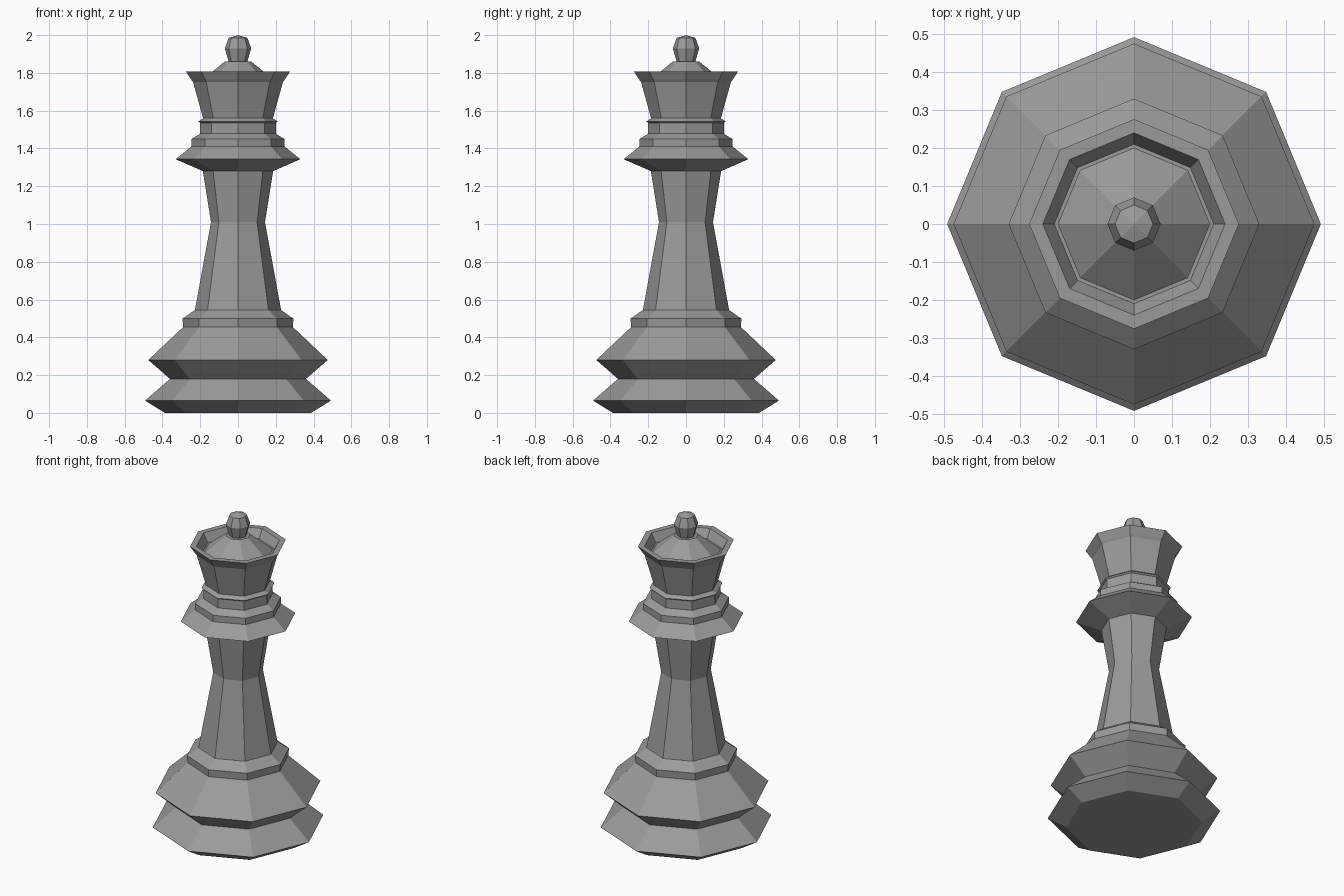
import bpy, bmesh
from math import cos, sin, pi

if "Cube" in bpy.data.objects:
    bpy.data.objects.remove(bpy.data.objects["Cube"])

SIDES = 8

# Dark grey finish
dark = bpy.data.materials.new("dark_grey")
dark.diffuse_color = (0.33, 0.33, 0.33, 1)
dark.use_nodes = True
dark.node_tree.nodes["Principled BSDF"].inputs["Base Color"].default_value = dark.diffuse_color


def lathe(name, profile):
    """Spin (radius, z) points, bottom to top, into a closed flat-faced solid."""
    bm = bmesh.new()
    rings = []
    for r, z in profile:
        if r == 0:
            rings.append([bm.verts.new((0, 0, z))])
        else:
            rings.append([bm.verts.new((r * cos(2 * pi * i / SIDES),
                                        r * sin(2 * pi * i / SIDES), z))
                          for i in range(SIDES)])
    for a, b in zip(rings, rings[1:]):
        for i in range(SIDES):
            j = (i + 1) % SIDES
            if len(b) == 1:
                bm.faces.new((a[i], a[j], b[0]))
            else:
                bm.faces.new((a[i], a[j], b[j], b[i]))
    # End caps
    bm.faces.new(rings[0][::-1])
    if len(rings[-1]) > 1:
        bm.faces.new(rings[-1])
    bmesh.ops.recalc_face_normals(bm, faces=bm.faces)
    mesh = bpy.data.meshes.new(name)
    bm.to_mesh(mesh)
    bm.free()
    mesh.materials.append(dark)
    obj = bpy.data.objects.new(name, mesh)
    bpy.context.collection.objects.link(obj)
    return obj


# Body: two flared base tiers, waisted shaft, stacked collars, hollow crown, dome
lathe("body", [
    # base tiers
    (0.387, 0), (0.492, 0.065), (0.36, 0.18), (0.475, 0.28),
    # lower collar
    (0.29, 0.455), (0.294, 0.50), (0.283, 0.506), (0.228, 0.545),
    # shaft
    (0.143, 1.01), (0.186, 1.28),
    # upper collars
    (0.33, 1.343), (0.247, 1.41), (0.247, 1.45), (0.20, 1.478),
    (0.20, 1.535), (0.21, 1.543), (0.185, 1.56),
    # crown outside and rim
    (0.238, 1.752), (0.248, 1.765), (0.276, 1.808), (0.24, 1.808),
    # crown inside and dome
    (0.21, 1.755), (0.20, 1.755), (0.07, 1.86),
])

# Finial ball on the dome
lathe("finial", [
    (0.05, 1.86), (0.07, 1.93), (0.05, 1.985), (0, 2.0),
])
